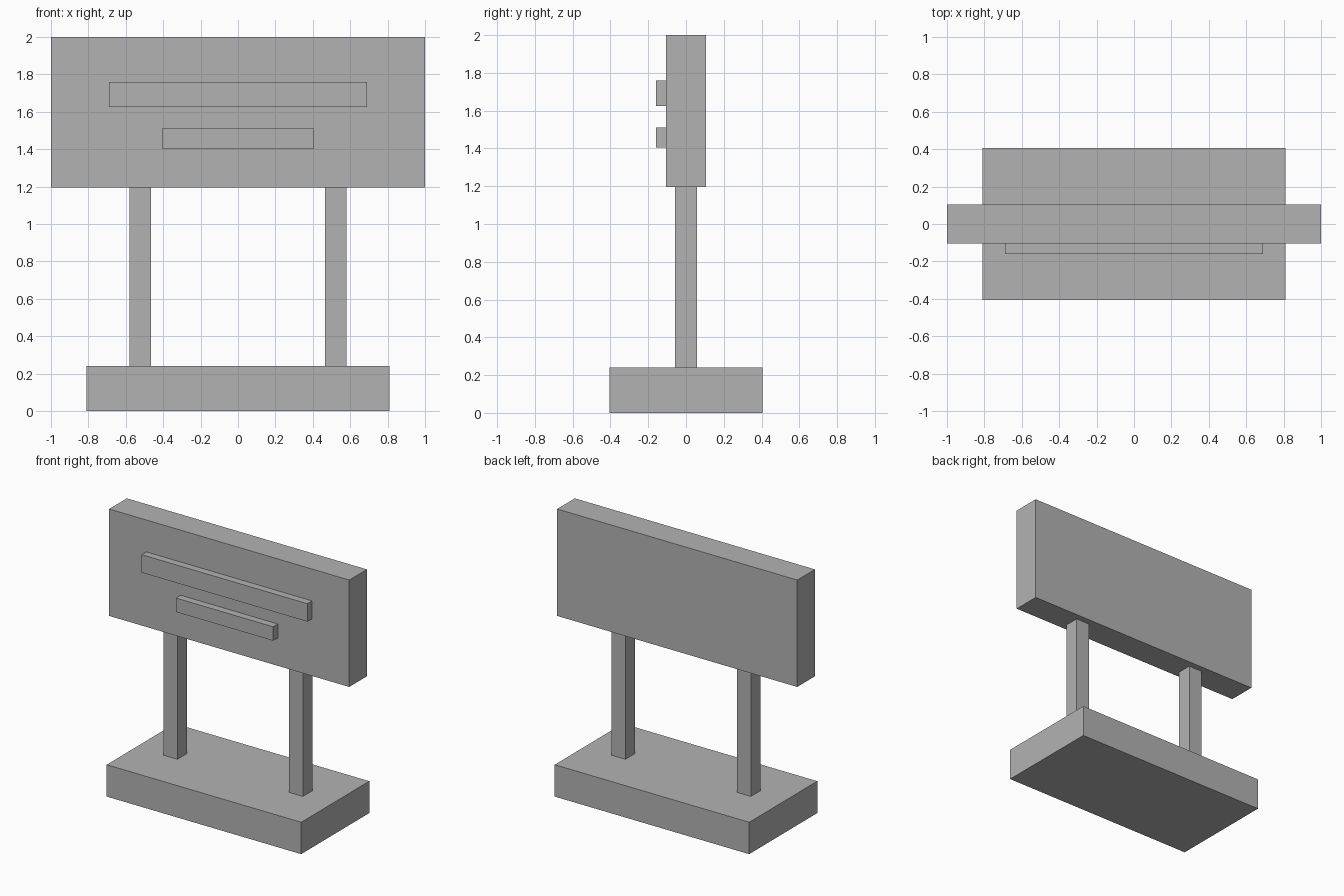
import bpy

cube = bpy.data.objects.get("Cube")
if cube:
    bpy.data.objects.remove(cube, do_unlink=True)

GREY = (0.45, 0.45, 0.45, 1.0)
grey = bpy.data.materials.new("plain_grey")
grey.use_nodes = True
grey.diffuse_color = GREY
grey.node_tree.nodes["Principled BSDF"].inputs["Base Color"].default_value = GREY


def box(name, x, y, z):
    """Add a box spanning the given (low, high) range on each axis."""
    spans = (x, y, z)
    bpy.ops.mesh.primitive_cube_add(size=1, location=[(a + b) / 2 for a, b in spans])
    obj = bpy.context.object
    obj.name = name
    obj.scale = [b - a for a, b in spans]
    bpy.ops.object.transform_apply(location=False, rotation=False, scale=True)
    obj.data.materials.append(grey)
    return obj


# Base slab and sign board
box("base", (-0.81, 0.81), (-0.405, 0.405), (0, 0.24))
box("sign_board", (-1, 1), (-0.105, 0.105), (1.195, 2))

# Two square posts between base and board
for side, sign in (("left", 1), ("right", -1)):
    low, high = sorted((sign * 0.465, sign * 0.58))
    box(side + "_post", (low, high), (-0.057, 0.057), (0.24, 1.195))

# Raised bars on the front of the board
for name, half, z in (("upper_bar", 0.69, (1.625, 1.76)),
                      ("lower_bar", 0.405, (1.405, 1.51))):
    box(name, (-half, half), (-0.16, -0.105), z)
